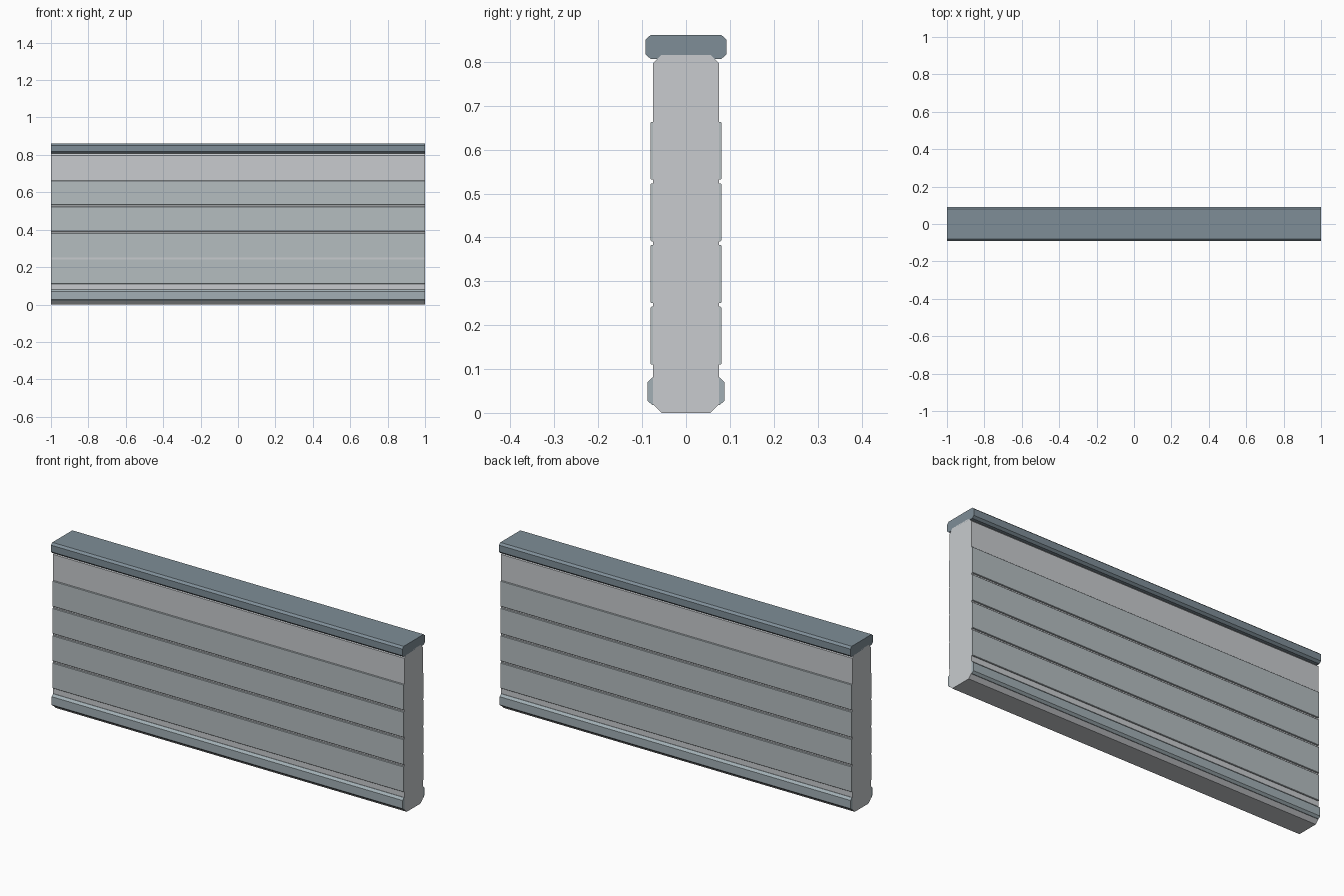
import bpy

if "Cube" in bpy.data.objects:
    bpy.data.objects.remove(bpy.data.objects["Cube"])


def material(name, rgb):
    m = bpy.data.materials.new(name)
    m.diffuse_color = (*rgb, 1)
    m.use_nodes = True
    m.node_tree.nodes["Principled BSDF"].inputs["Base Color"].default_value = m.diffuse_color
    return m


def bar(name, profile, mat, half=1.0):
    """Extrude a (y, z) outline along x."""
    n = len(profile)
    verts = [(x, y, z) for x in (-half, half) for y, z in profile]
    faces = [tuple(reversed(range(n))), tuple(range(n, 2 * n))]
    faces += [(i, (i + 1) % n, n + (i + 1) % n, n + i) for i in range(n)]
    mesh = bpy.data.meshes.new(name)
    mesh.from_pydata(verts, [], faces)
    mesh.materials.append(mat)
    ob = bpy.data.objects.new(name, mesh)
    bpy.context.collection.objects.link(ob)
    return ob


def chamfered(w, z0, z1, cy, cz):
    """Rectangle outline with cut corners."""
    return [(-w + cy, z0), (w - cy, z0), (w, z0 + cz), (w, z1 - cz),
            (w - cy, z1), (-w + cy, z1), (-w, z1 - cz), (-w, z0 + cz)]


def both_sides(ob):
    mod = ob.modifiers.new("Mirror", 'MIRROR')
    mod.use_axis = (False, True, False)


core_mat = material("pale_grey", (0.58, 0.60, 0.62))
plank_mat = material("panel_grey", (0.46, 0.51, 0.53))
trim_mat = material("trim_grey", (0.36, 0.43, 0.46))
cap_mat = material("slate", (0.21, 0.27, 0.31))

# Wall body and top cap
bar("wall_core", chamfered(0.075, 0.0, 0.816, 0.019, 0.019), core_mat)
bar("top_cap", chamfered(0.092, 0.807, 0.861, 0.011, 0.010), cap_mat)

# Raised cladding planks on both faces
for i in range(4):
    z = 0.11 + i * 0.1405
    both_sides(bar(f"plank_{i + 1}", [
        (-0.07, z), (-0.07, z + 0.132), (-0.079, z + 0.132),
        (-0.081, z + 0.130), (-0.081, z + 0.002), (-0.079, z)], plank_mat, 0.999))

# Skirting along the foot of both faces
both_sides(bar("base_trim", [
    (-0.065, 0.018), (-0.065, 0.081), (-0.077, 0.081), (-0.088, 0.070),
    (-0.088, 0.028), (-0.077, 0.018)], trim_mat, 0.999))
